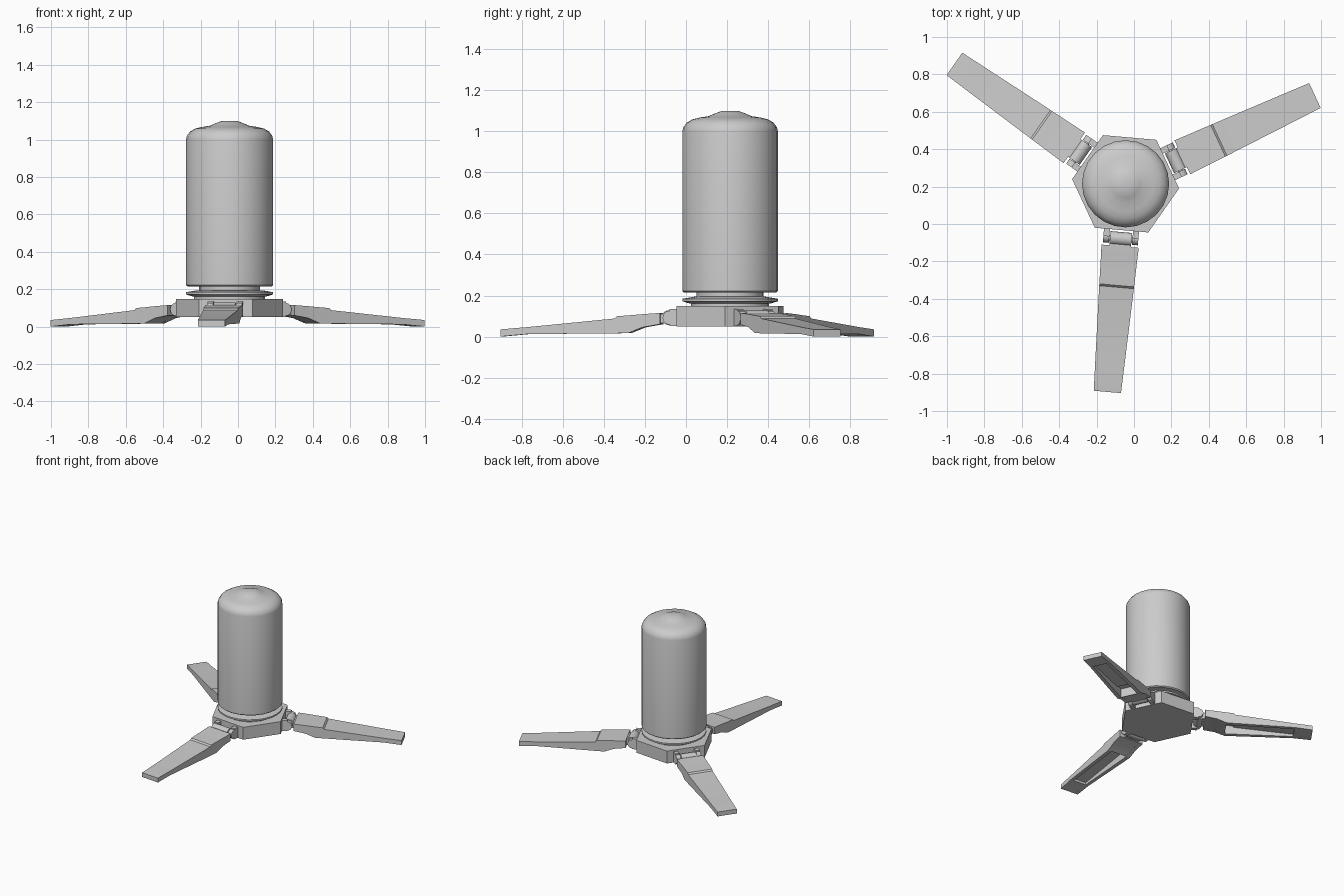
import bpy, bmesh, math
from mathutils import Matrix, Vector

if "Cube" in bpy.data.objects:
    bpy.data.objects.remove(bpy.data.objects["Cube"])

CX, CY = -0.045, 0.215           # hub axis
LEG_ANGLES = (25, 145, 265)

grey = bpy.data.materials.new("mid grey")
grey.diffuse_color = (0.6, 0.6, 0.6, 1)
grey.use_nodes = True
grey.node_tree.nodes["Principled BSDF"].inputs["Base Color"].default_value = grey.diffuse_color


def finish(name, bm, angle=0.0, smooth=35):
    """Turn a bmesh into an object around the hub axis."""
    bmesh.ops.recalc_face_normals(bm, faces=bm.faces)
    me = bpy.data.meshes.new(name)
    bm.to_mesh(me)
    bm.free()
    me.materials.append(grey)
    me.shade_smooth()
    me.set_sharp_from_angle(angle=math.radians(smooth))
    ob = bpy.data.objects.new(name, me)
    ob.location = (CX, CY, 0)
    ob.rotation_euler.z = math.radians(angle)
    bpy.context.collection.objects.link(ob)
    return ob


def lathe(name, profile, sides, turn=0.0, smooth=35):
    """Closed solid of revolution from (radius, z) points, bottom to top."""
    bm = bmesh.new()
    rings = []
    for r, z in profile:
        rings.append([bm.verts.new((r * math.cos(a), r * math.sin(a), z))
                      for a in (math.radians(turn) + 2 * math.pi * i / sides
                                for i in range(sides))])
    for lo, hi in zip(rings, rings[1:]):
        for i in range(sides):
            j = (i + 1) % sides
            bm.faces.new((lo[i], lo[j], hi[j], hi[i]))
    bm.faces.new(rings[0][::-1])
    bm.faces.new(rings[-1])
    return finish(name, bm, 0, smooth)


def add_box(bm, x0, x1, y0, y1, z0, z1):
    m = Matrix.Translation(((x0 + x1) / 2, (y0 + y1) / 2, (z0 + z1) / 2))
    m = m @ Matrix.Diagonal((x1 - x0, y1 - y0, z1 - z0, 1))
    bmesh.ops.create_cube(bm, size=1, matrix=m)


def add_pin(bm, x, z, r, y0, y1):
    m = Matrix.Translation((x, (y0 + y1) / 2, z)) @ Matrix.Rotation(math.pi / 2, 4, 'X')
    bmesh.ops.create_cone(bm, cap_ends=True, segments=16, radius1=r, radius2=r,
                          depth=y1 - y0, matrix=m)


# canister with rounded shoulder and raised cap
lathe("canister", [(0.225, 0.215), (0.233, 0.222), (0.233, 1.0), (0.228, 1.02),
                   (0.212, 1.042), (0.185, 1.058), (0.15, 1.067), (0.105, 1.074),
                   (0.075, 1.087), (0.045, 1.098), (0.015, 1.1)], 24, smooth=40)
# neck and collar under the canister
lathe("neck", [(0.19, 0.14), (0.19, 0.168), (0.163, 0.17), (0.163, 0.225)], 24)
lathe("collar", [(0.2, 0.162), (0.233, 0.172), (0.233, 0.184), (0.175, 0.194)], 24, smooth=25)
# six-sided hub
lathe("hub", [(0.287, 0.05), (0.287, 0.148)], 6, turn=-5)

# leg stations: distance, half width, top z, bottom z, recess depth fraction
STATIONS = [
    (0.335, 0.100, 0.115, 0.060, 0),
    (0.420, 0.097, 0.109, 0.045, 0),
    (0.490, 0.095, 0.103, 0.017, 0),
    (0.491, 0.095, 0.103, 0.017, 1),
    (0.545, 0.093, 0.099, 0.016, 1),
    (0.555, 0.093, 0.088, 0.016, 1),
    (0.985, 0.078, 0.046, 0.012, 1),
    (0.986, 0.078, 0.046, 0.012, 0),
    (1.117, 0.073, 0.035, 0.000, 0),
]


def leg_blade(angle, n):
    bm = bmesh.new()
    rings = []
    for x, h, top, bot, cut in STATIONS:
        k = 0.68 * h
        roof = top - 0.016 if cut else bot + 0.0005
        pts = [(-h, top), (h, top), (h, bot), (k, bot),
               (k, roof), (-k, roof), (-k, bot), (-h, bot)]
        rings.append([bm.verts.new((x, y, z)) for y, z in pts])
    for a, b in zip(rings, rings[1:]):
        for i in range(8):
            j = (i + 1) % 8
            bm.faces.new((a[i], a[j], b[j], b[i]))
    bm.faces.new(rings[0])
    bm.faces.new(rings[-1][::-1])
    finish(f"leg_blade_{n}", bm, angle, 20)


def leg_hinge(angle, n):
    # fixed lugs on the hub
    bm = bmesh.new()
    for s in (-1, 1):
        y0, y1 = sorted((s * 0.062, s * 0.094))
        add_box(bm, 0.2, 0.288, y0, y1, 0.052, 0.135)
        add_pin(bm, 0.288, 0.092, 0.034, y0, y1)
    finish(f"hinge_lugs_{n}", bm, angle)
    # barrel and tongue joined to the leg
    bm = bmesh.new()
    add_pin(bm, 0.295, 0.092, 0.036, -0.058, 0.058)
    add_pin(bm, 0.295, 0.092, 0.014, -0.09, 0.09)
    add_box(bm, 0.295, 0.345, -0.058, 0.058, 0.065, 0.11)
    finish(f"hinge_barrel_{n}", bm, angle)


for n, ang in enumerate(LEG_ANGLES, 1):
    leg_blade(ang, n)
    leg_hinge(ang, n)
